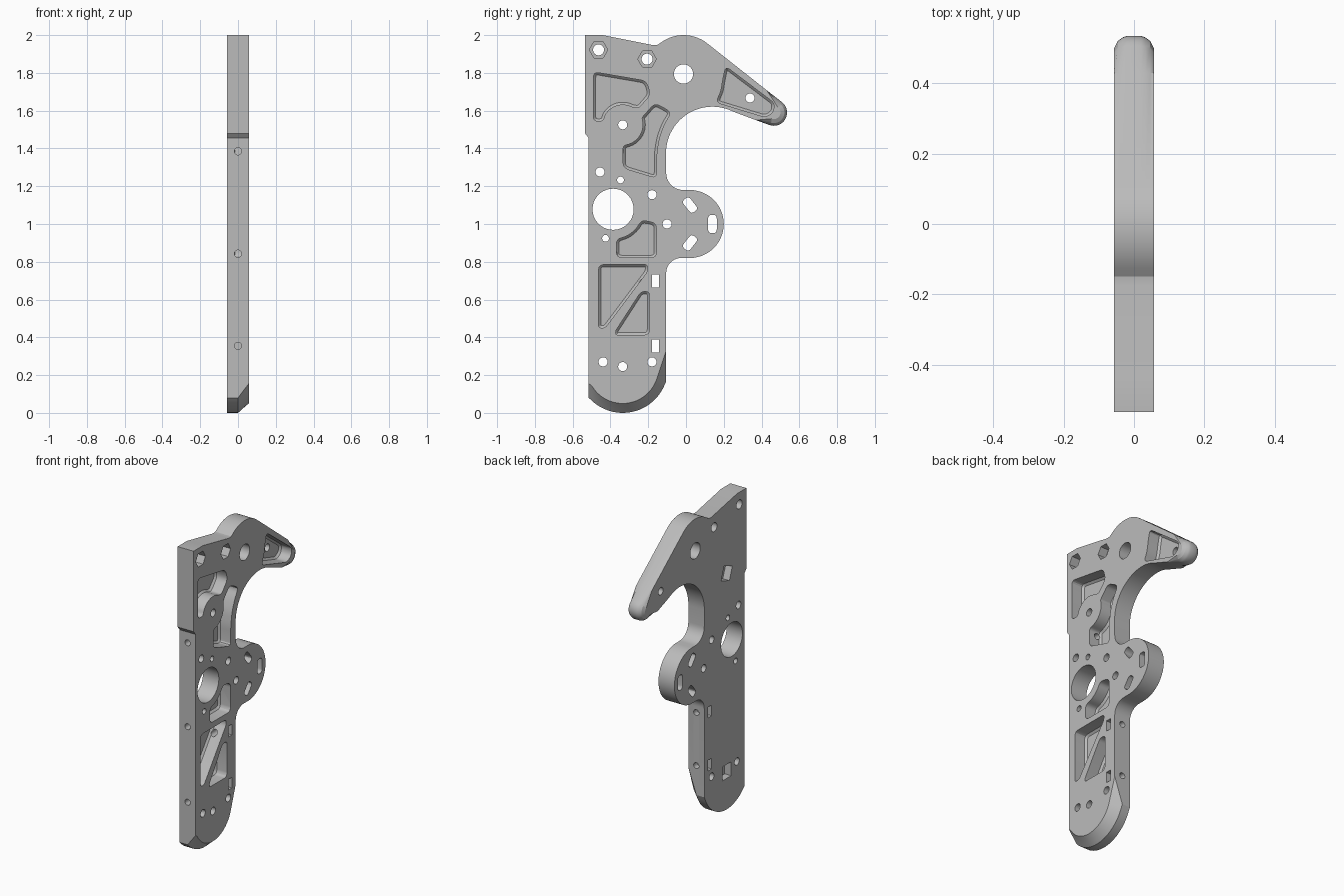
import bpy, bmesh
from math import sin, cos, radians, pi
from mathutils import Vector, Matrix

old = bpy.data.objects.get("Cube")
if old:
    bpy.data.objects.remove(old)

HALF = 0.057  # half the plate thickness

metal = bpy.data.materials.new("plain grey")
metal.use_nodes = True
grey = (0.5, 0.5, 0.5, 1)
metal.diffuse_color = grey
metal.node_tree.nodes["Principled BSDF"].inputs["Base Color"].default_value = grey


def arc(cy, cz, r, a0, a1, n=16):
    """Points on a circle in the y-z plane, angles in degrees."""
    angles = [radians(a0 + (a1 - a0) * i / n) for i in range(n + 1)]
    return [Vector((cy + r * cos(a), cz + r * sin(a))) for a in angles]


def loft(name, layers):
    """Closed solid through matching y-z loops, given as (x, loop)."""
    bm = bmesh.new()
    rings = [[bm.verts.new((x, p[0], p[1])) for p in loop] for x, loop in layers]
    n = len(rings[0])
    for a, b in zip(rings, rings[1:]):
        for i in range(n):
            j = (i + 1) % n
            bm.faces.new((a[i], a[j], b[j], b[i]))
    bm.faces.new(rings[0])
    bm.faces.new(rings[-1])
    bmesh.ops.recalc_face_normals(bm, faces=bm.faces)
    mesh = bpy.data.meshes.new(name)
    bm.to_mesh(mesh)
    bm.free()
    mesh.materials.append(metal)
    ob = bpy.data.objects.new(name, mesh)
    bpy.context.collection.objects.link(ob)
    return ob


def fillet(points, r, n=4):
    """Round each corner of a closed loop."""
    pts = [Vector(p) for p in points]
    out = []
    for i, p in enumerate(pts):
        a, b = pts[i - 1] - p, pts[(i + 1) % len(pts)] - p
        d = min(r, a.length * 0.45, b.length * 0.45)
        p0, p1 = p + a.normalized() * d, p + b.normalized() * d
        for k in range(n + 1):
            t = k / n
            out.append(p0 * (1 - t) ** 2 + p * 2 * t * (1 - t) + p1 * t * t)
    return out


def inset(loop, d):
    """Shift a closed loop inward."""
    n = len(loop)
    area = sum(loop[i - 1].cross(loop[i]) for i in range(n))
    s = d if area > 0 else -d
    out = []
    for i, p in enumerate(loop):
        t = (loop[(i + 1) % n] - loop[i - 1]).normalized()
        out.append(p + Vector((-t.y, t.x)) * s)
    return out


# --- Plate outline: bottom nose and hook tip change across the thickness ---
TIP = Vector((0.465, 1.59))


def outline(x, tip_inset):
    t = max(0, x / HALF)
    outer = arc(-0.335, 0.24, 0.24, 341.5, 221.5, 24)
    inner = [Vector((-0.105, 0.33))] + arc(-0.335, 0.24, 0.19, 340, 205, 23)
    outer[0], outer[-1] = Vector((-0.105, 0.165)), Vector((-0.515, 0.08))
    inner[-1] = Vector((-0.515, 0.155))
    nose = [a.lerp(b, t) for a, b in zip(outer, inner)]
    front = [(-0.515, 1.455), (-0.535, 1.48), (-0.535, 2.0), (-0.44, 2.0),
             (-0.175, 1.947), (-0.15, 1.949)]
    crown = arc(-0.013, 1.798, 0.202, 124, 53)
    tip = arc(TIP.x, TIP.y, 0.07 - tip_inset, 53, -111, 16)
    throat = arc(0.14, 1.375, 0.246, 63, 180, 24)
    neck = arc(-0.015, 1.27, 0.09, 180, 270, 10)
    lobe = arc(0.02, 1.0, 0.18, 90, -90, 28)
    foot = arc(-0.025, 0.74, 0.08, 90, 180, 10)
    return (nose + front + crown + [(0.43, 1.706)] + tip + [(0.37, 1.55)]
            + throat + neck + lobe + foot)


tip_rounding = [(HALF, 0.035), (0.046, 0.014), (0.032, 0.004), (0.02, 0)]
levels = [(-x, d) for x, d in tip_rounding] + [(0, 0)]
levels += [(x, d) for x, d in reversed(tip_rounding)]
plate = loft("side_plate", [(x, outline(x, d)) for x, d in levels])

cutters = []


def cut(loop, x0=-0.1, x1=0.1):
    cutters.append(loft("cutter", [(x0, loop), (x1, loop)]))


def turned_box(y, z, w, h, angle):
    m = Matrix.Rotation(radians(angle), 2)
    corners = [(-w, -h), (w, -h), (w, h), (-w, h)]
    return [Vector((y, z)) + m @ (Vector(c) / 2) for c in corners]


# --- Weight-saving pockets on the left face ---
pockets = [
    [(-0.49, 1.805), (-0.21, 1.757), (-0.188, 1.685), (-0.25, 1.615)]
    + arc(-0.335, 1.525, 0.108, 60, 150, 8) + [(-0.44, 1.545), (-0.49, 1.545)],
    [(-0.165, 1.64), (-0.077, 1.592), (-0.115, 1.53), (-0.143, 1.455),
     (-0.156, 1.37), (-0.156, 1.243), (-0.333, 1.297), (-0.333, 1.413)]
    + arc(-0.335, 1.525, 0.108, -70, 20, 8),
    [(-0.235, 1.02), (-0.157, 1.005), (-0.157, 0.822), (-0.368, 0.822),
     (-0.368, 0.92), (-0.31, 0.935), (-0.262, 0.975)],
    [(-0.463, 0.785), (-0.203, 0.785), (-0.203, 0.75), (-0.428, 0.45), (-0.463, 0.45)],
    [(-0.238, 0.642), (-0.193, 0.642), (-0.193, 0.413), (-0.372, 0.413), (-0.372, 0.435)],
    [(0.21, 1.835), (0.468, 1.64), (0.463, 1.592), (0.42, 1.565), (0.158, 1.645),
     (0.185, 1.7), (0.194, 1.76)],
]
for shape in pockets:
    rim = fillet(shape, 0.03)
    cutters.append(loft("cutter", [(0.1, rim), (-0.016, rim), (-0.028, inset(rim, 0.012))]))

# --- Round holes through the plate ---
holes = [(-0.386, 1.078, 0.109), (-0.013, 1.794, 0.051), (-0.455, 1.275, 0.024),
         (-0.347, 1.233, 0.018), (-0.18, 1.155, 0.024), (-0.1, 1.0, 0.024),
         (-0.426, 0.924, 0.018), (-0.439, 0.27, 0.024), (-0.335, 0.245, 0.024),
         (-0.18, 0.27, 0.024), (-0.335, 1.525, 0.024), (0.339, 1.667, 0.024),
         (-0.463, 1.922, 0.029), (-0.206, 1.873, 0.029)]
for y, z, r in holes:
    cut(arc(y, z, r, 0, 350, 35))

# --- Hexagonal nut recesses around the two top holes ---
for y, z, r in holes[-2:]:
    cut(arc(y, z, 0.049, 0, 300, 5), x0=0.0)

# --- Square nut recesses on the right face ---
cut(turned_box(-0.335, 1.525, 0.09, 0.09, 20), x1=-0.01)
cut(turned_box(-0.335, 0.245, 0.09, 0.09, 0), x1=-0.01)

# --- Nut slots near the back edge and adjusting slots in the lobe ---
for z in (0.698, 0.355):
    cut(turned_box(-0.162, z, 0.037, 0.069, 0))
for y, z, h, angle in ((0.14, 1.0, 0.097, 0), (0.021, 1.1, 0.085, 38), (0.021, 0.9, 0.085, -38)):
    cut(fillet(turned_box(y, z, 0.046, h, angle), 0.02))


# --- Screw holes drilled into the front and back edges ---
def edge_hole(z, y0, y1):
    ob = loft("cutter", [(y0, arc(0, z, 0.019, 0, 345, 23)), (y1, arc(0, z, 0.019, 0, 345, 23))])
    ob.data.transform(Matrix.Rotation(pi / 2, 4, 'Z'))
    cutters.append(ob)


for z in (1.385, 0.843, 0.355):
    edge_hole(z, -0.6, -0.3)
for z in (0.698, 0.355):
    edge_hole(z, -0.3, -0.05)

# --- Cut everything out of the plate ---
bpy.context.view_layer.objects.active = plate
for ob in cutters:
    mod = plate.modifiers.new("cut", 'BOOLEAN')
    mod.operation = 'DIFFERENCE'
    mod.solver = 'EXACT'
    mod.object = ob
    bpy.ops.object.modifier_apply(modifier=mod.name)
    bpy.data.objects.remove(ob)

bpy.ops.object.select_all(action='DESELECT')
plate.select_set(True)
bpy.ops.object.shade_smooth_by_angle(angle=radians(25))
